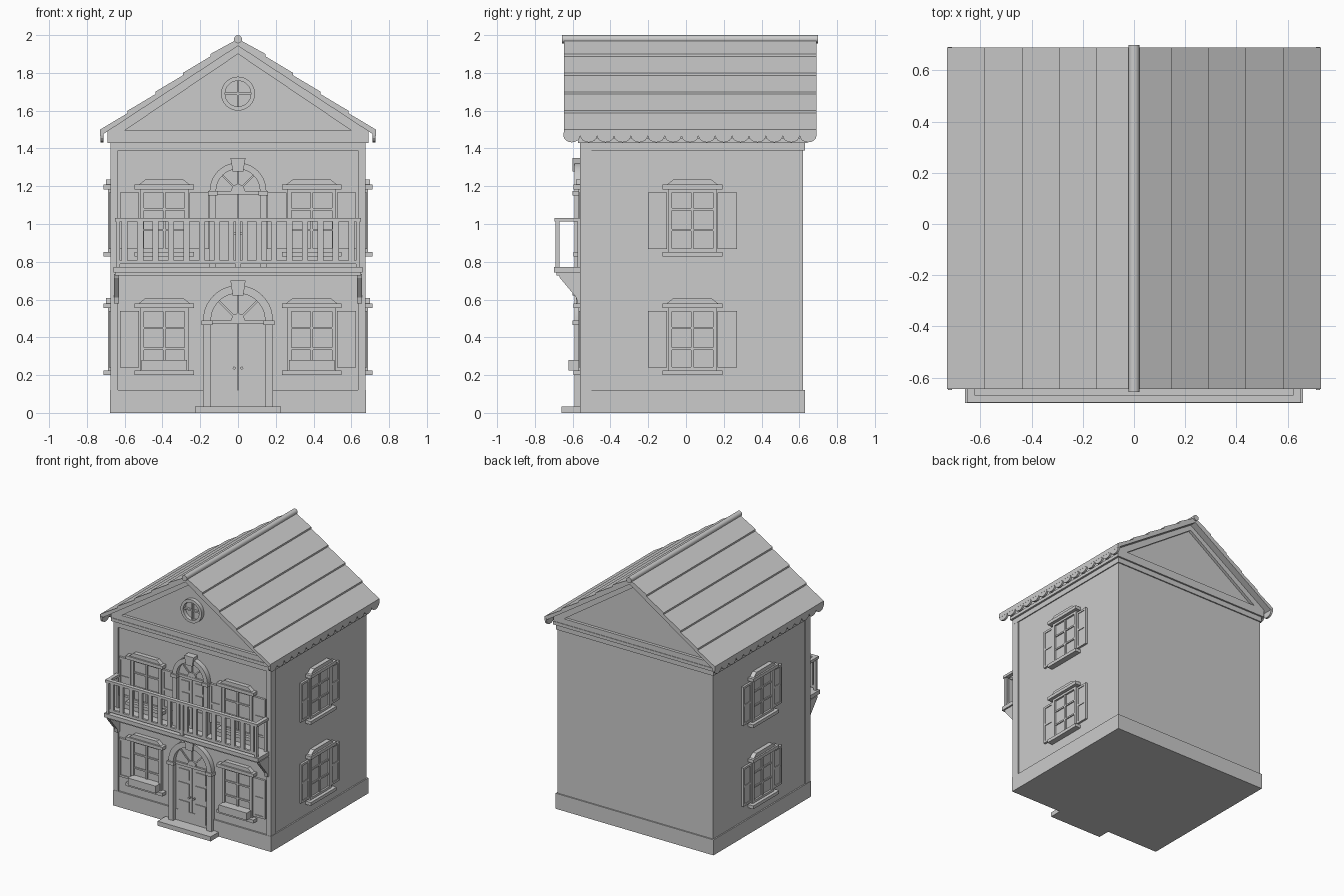
import bpy, bmesh, math
from mathutils import Matrix, Vector

if "Cube" in bpy.data.objects:
    bpy.data.objects.remove(bpy.data.objects["Cube"])

stone = bpy.data.materials.new("plain_grey")
stone.diffuse_color = (0.6, 0.6, 0.6, 1)
stone.use_nodes = True
stone.node_tree.nodes["Principled BSDF"].inputs["Base Color"].default_value = stone.diffuse_color


class Part:
    """Collects boxes and extruded outlines, then becomes one object."""

    def __init__(self):
        self.bm = bmesh.new()

    def prism(self, pts, y0, y1):
        # outline in x/z, extruded along y
        a = [self.bm.verts.new((x, y0, z)) for x, z in pts]
        b = [self.bm.verts.new((x, y1, z)) for x, z in pts]
        self.bm.faces.new(a)
        self.bm.faces.new(b[::-1])
        n = len(pts)
        for i in range(n):
            j = (i + 1) % n
            self.bm.faces.new((a[i], b[i], b[j], a[j]))

    def box(self, x0, x1, y0, y1, z0, z1):
        self.prism([(x0, z0), (x1, z0), (x1, z1), (x0, z1)], y0, y1)

    def frame(self, x0, x1, z0, z1, t, y0, y1):
        self.box(x0, x0 + t, y0, y1, z0, z1)
        self.box(x1 - t, x1, y0, y1, z0, z1)
        self.box(x0 + t, x1 - t, y0, y1, z0, z0 + t)
        self.box(x0 + t, x1 - t, y0, y1, z1 - t, z1)

    def finish(self, name, matrix=Matrix(), smooth=False):
        bmesh.ops.recalc_face_normals(self.bm, faces=self.bm.faces)
        mesh = bpy.data.meshes.new(name)
        self.bm.to_mesh(mesh)
        self.bm.free()
        mesh.materials.append(stone)
        mesh.transform(matrix)
        ob = bpy.data.objects.new(name, mesh)
        bpy.context.collection.objects.link(ob)
        if smooth:
            bpy.ops.object.select_all(action='DESELECT')
            ob.select_set(True)
            bpy.context.view_layer.objects.active = ob
            bpy.ops.object.shade_smooth_by_angle(angle=math.radians(35))
        return ob


def arc(cx, cz, r, a0, a1, n):
    return [(cx + r * math.cos(math.radians(a0 + (a1 - a0) * i / n)),
             cz + r * math.sin(math.radians(a0 + (a1 - a0) * i / n))) for i in range(n + 1)]


def place(x, y, z, angle=0):
    return Matrix.Translation((x, y, z)) @ Matrix.Rotation(math.radians(angle), 4, 'Z')


FRONT = -0.55

# walls, plinth, corner frame and cornice
p = Part()
p.box(-0.667, 0.667, FRONT, 0.62, 0.02, 1.45)
p.finish("walls")
p = Part()
p.box(-0.677, 0.677, -0.562, 0.63, 0, 0.12)
p.finish("plinth")
p = Part()
for s in (-1, 1):
    xs = sorted((s * 0.635, s * 0.674))
    p.box(xs[0], xs[1], -0.56, -0.50, 0.12, 1.39)
p.finish("corner_pilasters")
p = Part()
p.box(-0.675, 0.675, -0.561, 0.629, 1.39, 1.43)
p.box(-0.69, 0.69, -0.572, 0.642, 1.43, 1.455)
p.finish("cornice")

# gable block with raised triangular frames on both ends
p = Part()
p.prism([(-0.675, 1.44), (0.675, 1.44), (0.675, 1.50), (0, 1.945), (-0.675, 1.50)], -0.545, 0.615)
p.finish("gable")
p = Part()
for y0, y1 in ((-0.568, -0.54), (0.61, 0.638)):
    p.box(-0.69, 0.69, y0, y1, 1.45, 1.495)
    for s in (-1, 1):
        p.prism([(s * 0.69, 1.495), (s * 0.60, 1.495), (0, 1.90), (0, 1.947)], y0, y1)
p.finish("gable_frames")

# round gable window with crossed bars
p = Part()
for a in (0, 180):
    p.prism(arc(0, 1.69, 0.09, a, a + 180, 16) + arc(0, 1.69, 0.068, a + 180, a, 16), -0.575, -0.54)
p.box(-0.07, 0.07, -0.562, -0.54, 1.684, 1.696)
p.box(-0.006, 0.006, -0.563, -0.54, 1.62, 1.76)
p.finish("round_window", smooth=True)

# roof of five overlapping boards per side
half = []
for i in range(5):
    x, z = 0.73 - 0.146 * i, 1.50 + 0.10 * i
    half += [(x, z), (x - 0.146, z + 0.087)]
half[-1] = (0, 1.98)
right = [(0.73, 1.465)] + half
p = Part()
p.prism(right + [(-x, z) for x, z in right[:-1]][::-1] + [(0, 1.943)], -0.645, 0.69)
p.finish("roof_boards")
p = Part()
p.prism(arc(0, 1.978, 0.022, 0, 360, 12)[:-1], -0.657, 0.70)
p.finish("ridge_roll", smooth=True)

# scalloped trim under the eaves
N = 15
W = 1.34 / N
outline = [(-0.67, 1.485)]
for i in range(N):
    outline += arc(-0.67 + W * (i + 0.5), 1.468, W / 2, 180, 360, 8)[(0 if i == 0 else 1):]
outline = [(u, z if z > 1.468 else 1.468 + (z - 1.468) * 0.8) for u, z in outline]
outline.append((0.67, 1.485))
for side, x in (("left", -0.727), ("right", 0.711)):
    p = Part()
    p.prism(outline, -0.016, 0)
    p.finish(side + "_eaves_trim", place(x, 0.021, 0, 90))


# window with sill, hood, glazing bars, shutters and optional flower box
def window(name, matrix, shutters=(-1, 1), flower_box=False):
    p = Part()
    p.box(-0.13, 0.13, -0.006, 0.01, 0.015, 0.36)
    p.frame(-0.13, 0.13, 0.02, 0.36, 0.022, -0.02, 0.01)
    p.box(-0.007, 0.007, -0.015, 0, 0.03, 0.35)
    for z in (0.14, 0.25):
        p.box(-0.12, 0.12, -0.014, 0, z - 0.006, z + 0.006)
    p.finish(name + "_frame", matrix)
    p = Part()
    p.box(-0.158, 0.158, -0.045, 0.01, 0, 0.025)
    p.finish(name + "_sill", matrix)
    p = Part()
    p.box(-0.158, 0.158, -0.045, 0.01, 0.355, 0.38)
    p.prism([(-0.135, 0.38), (0.135, 0.38), (0.10, 0.408), (-0.10, 0.408)], -0.033, 0.01)
    p.finish(name + "_hood", matrix)
    for s in shutters:
        x0, x1 = sorted((s * 0.134, s * 0.236))
        p = Part()
        p.box(x0 + 0.002, x1 - 0.002, -0.010, 0.01, 0.042, 0.338)
        p.frame(x0, x1, 0.04, 0.34, 0.016, -0.016, 0.01)
        p.box(x0 + 0.01, x1 - 0.01, -0.015, 0, 0.182, 0.198)
        p.finish(name + "_shutter", matrix)
    if flower_box:
        p = Part()
        p.box(-0.12, 0.12, -0.072, 0, 0.024, 0.08)
        p.finish(name + "_flower_box", matrix)


for floor, z in (("lower", 0.20), ("upper", 0.828)):
    low = floor == "lower"
    for side, s in (("left", -1), ("right", 1)):
        window(f"{floor}_front_{side}_window", place(s * 0.39, FRONT, z),
               (s,) if low else (-1, 1), low)
        window(f"{floor}_{side}_side_window", place(s * 0.667, 0.034, z, s * 90))


# arched double door, spring is the height where the arch starts
def door(name, base, spring, R, t):
    m = place(0, FRONT, base)
    r = R - t
    p = Part()
    for s in (-1, 1):
        a, b = sorted((s * r, s * R))
        p.box(a, b, -0.04, 0.01, 0, spring - 0.025)
        p.box(a - 0.008, b + 0.008, -0.05, 0.01, spring - 0.025, spring)
    p.prism(arc(0, spring, R, 0, 180, 20) + arc(0, spring, r, 180, 0, 20), -0.04, 0.01)
    p.finish(name + "_surround", m, True)
    p = Part()
    top = spring + R
    p.prism([(-0.028, top - t - 0.012), (0.028, top - t - 0.012),
             (0.04, top + 0.025), (-0.04, top + 0.025)], -0.052, 0.01)
    p.finish(name + "_keystone", m)
    # fanlight with hub and rays
    p = Part()
    p.prism(arc(0, spring, r, 0, 180, 20), -0.006, 0.01)
    p.prism(arc(0, spring, 0.036, 0, 180, 10), -0.018, 0.01)
    for a in (45, 90, 135):
        c, s = math.cos(math.radians(a)), math.sin(math.radians(a))
        p.prism([(0.03 * c - 0.005 * s, spring + 0.03 * s + 0.005 * c),
                 (0.03 * c + 0.005 * s, spring + 0.03 * s - 0.005 * c),
                 (r * c + 0.005 * s, spring + r * s - 0.005 * c),
                 (r * c - 0.005 * s, spring + r * s + 0.005 * c)], -0.014, 0.0)
    p.box(-r, r, -0.02, 0.01, spring - 0.02, spring)
    p.finish(name + "_fanlight", m)
    # two panelled leaves with knobs
    p = Part()
    h = spring - 0.02
    for s in (-1, 1):
        a, b = sorted((s * 0.002, s * r))
        p.box(a, b, -0.008, 0.01, 0, h)
        for z0, z1 in ((0.06, 0.38), (0.48, 0.70), (0.76, 0.94)):
            p.box(a + 0.028, b - 0.025, -0.014, 0, z0 * h, z1 * h)
        p.prism(arc(s * 0.02, h * 0.47, 0.008, 0, 360, 10)[:-1], -0.028, 0)
    p.finish(name + "_leaves", m)


door("front_door", 0.03, 0.46, 0.185, 0.042)
door("balcony_door", 0.77, 0.405, 0.15, 0.034)
p = Part()
p.box(-0.228, 0.228, -0.66, -0.55, 0, 0.035)
p.finish("door_step")

# balcony floor
p = Part()
p.box(-0.66, 0.66, -0.70, -0.55, 0.742, 0.772)
p.box(-0.65, 0.65, -0.685, -0.55, 0.728, 0.744)
p.finish("balcony_floor")

# balcony railing
p = Part()
p.box(-0.652, 0.652, -0.697, -0.667, 1.012, 1.032)
p.box(-0.64, 0.64, -0.69, -0.672, 0.787, 0.808)
for s in (-1, 1):
    a, b = sorted((s * 0.622, s * 0.652))
    p.box(a, b, -0.668, -0.55, 1.012, 1.032)
    a, b = sorted((s * 0.625, s * 0.645))
    p.box(a, b, -0.692, -0.67, 0.77, 1.015)
    p.box(a, b, -0.575, -0.55, 0.77, 1.015)
    for i in range(7):
        x = s * (0.11 + 0.0815 * i) if i < 6 else s * 0.60
        p.box(x - 0.016, x + 0.016, -0.69, -0.672, 0.805, 1.015)
    a, b = sorted((s * 0.022, s * 0.05))
    p.box(a, b, -0.69, -0.672, 0.805, 1.015)
p.box(-0.014, 0.014, -0.692, -0.67, 0.77, 1.015)
p.finish("balcony_railing")

# triangular balcony brackets, outline turned to lie in the side plane
for side, x in (("left", -0.657), ("right", 0.629)):
    p = Part()
    p.prism([(-0.01, 0.735), (0.125, 0.735), (0.118, 0.715), (0.03, 0.61), (0.025, 0.58), (-0.01, 0.58)], 0, 0.028)
    p.finish(side + "_bracket", place(x, FRONT, 0, -90))
